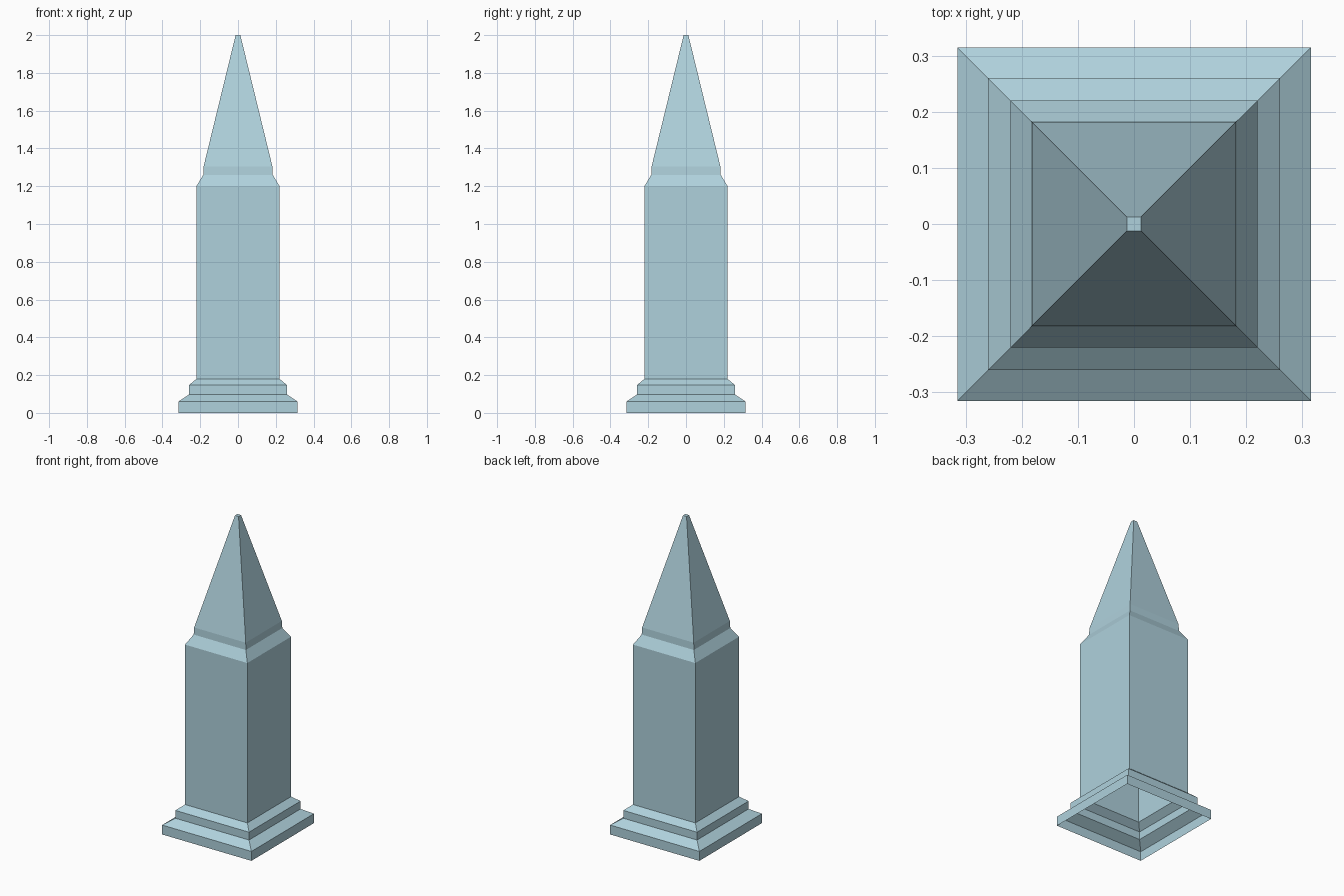
import bpy
import bmesh

old = bpy.data.objects.get("Cube")
if old:
    bpy.data.objects.remove(old, do_unlink=True)

# Pale blue stone
stone = bpy.data.materials.new("pale_blue_stone")
stone.use_nodes = True
color = (0.43, 0.64, 0.72, 1.0)
stone.diffuse_color = color
stone.node_tree.nodes["Principled BSDF"].inputs["Base Color"].default_value = color


def square_shell(name, profile, cap_top=False):
    """Skin square rings given as (half width, height), open underneath."""
    bm = bmesh.new()
    corners = [(-1, -1), (1, -1), (1, 1), (-1, 1)]
    rings = [[bm.verts.new((x * r, y * r, z)) for x, y in corners]
             for r, z in profile]
    for low, high in zip(rings, rings[1:]):
        for i in range(4):
            j = (i + 1) % 4
            bm.faces.new((low[i], low[j], high[j], high[i]))
    if cap_top:
        bm.faces.new(rings[-1])
    mesh = bpy.data.meshes.new(name)
    bm.to_mesh(mesh)
    bm.free()
    mesh.materials.append(stone)
    obj = bpy.data.objects.new(name, mesh)
    bpy.context.collection.objects.link(obj)
    return obj


# Stepped plinth with two sloped ledges
square_shell("stepped_plinth", [(0.315, 0), (0.315, 0.06), (0.26, 0.097),
                                (0.26, 0.147), (0.22, 0.18)])

# Straight shaft with a bevelled shoulder and short neck
square_shell("shaft", [(0.22, 0.18), (0.22, 1.2), (0.184, 1.26), (0.182, 1.305)])

# Tall pyramid with a tiny flat tip
square_shell("spire", [(0.182, 1.305), (0.0125, 2.0)], cap_top=True)
